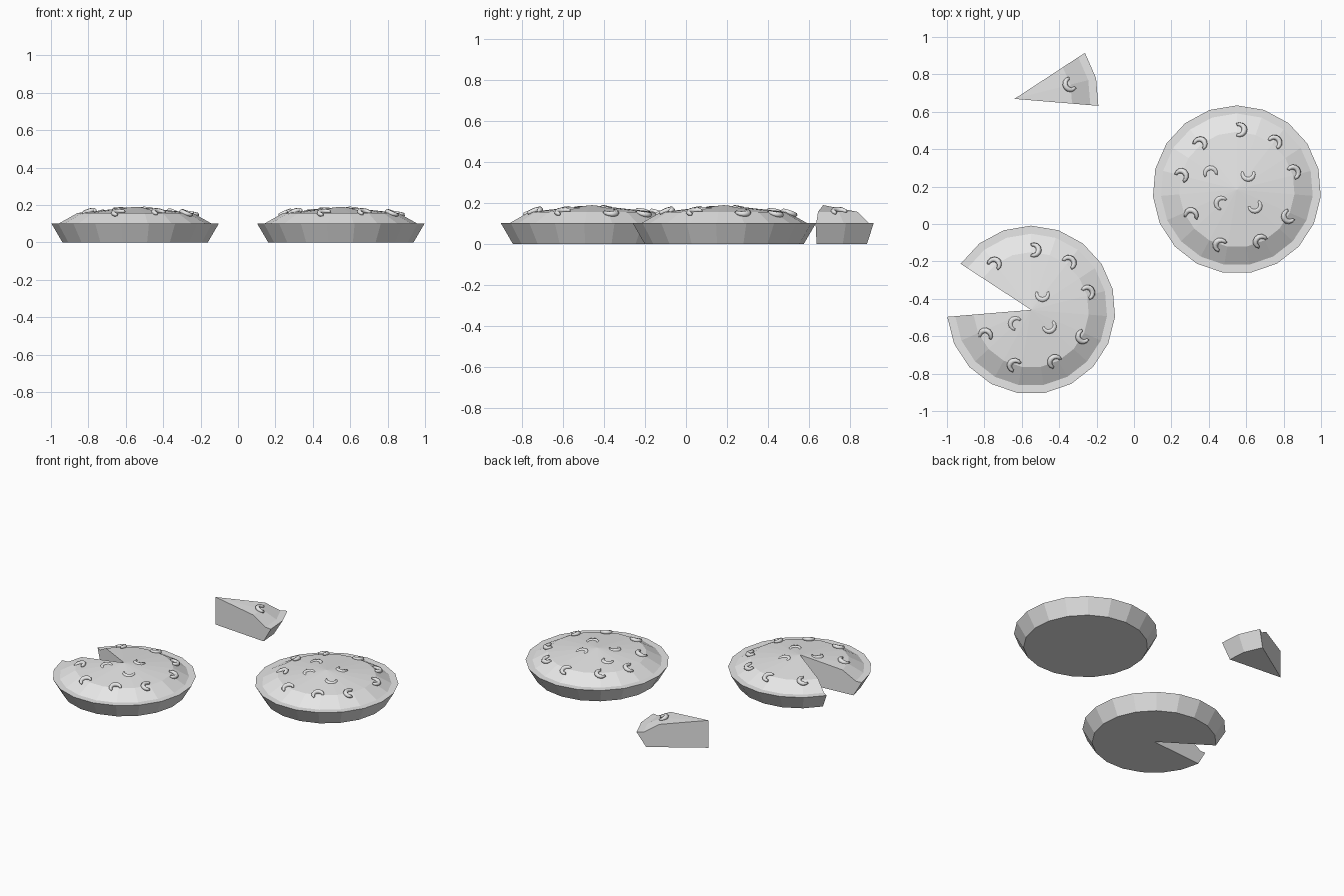
import bpy, bmesh
from math import sin, cos, pi, radians
from mathutils import Vector, Matrix

cube = bpy.data.objects.get("Cube")
if cube:
    bpy.data.objects.remove(cube, do_unlink=True)

GREY = bpy.data.materials.new("light grey")
GREY.use_nodes = True
GREY.diffuse_color = (0.8, 0.8, 0.8, 1)
GREY.node_tree.nodes["Principled BSDF"].inputs["Base Color"].default_value = (0.8, 0.8, 0.8, 1)

SIDES = 19
# Dish wall, flat lip and two-step dome, as (radius, height)
RINGS = [(0.39, 0), (0.45, 0.102), (0.407, 0.102), (0.309, 0.157)]
APEX = 0.19


def finish(bm, name):
    bmesh.ops.recalc_face_normals(bm, faces=bm.faces)
    mesh = bpy.data.meshes.new(name)
    bm.to_mesh(mesh)
    bm.free()
    mesh.materials.append(GREY)
    obj = bpy.data.objects.new(name, mesh)
    bpy.context.collection.objects.link(obj)
    return obj


def crust(name, centre, first, count):
    """Pie body spanning `count` of the sides, closed by cut walls if partial."""
    bm = bmesh.new()
    whole = count == SIDES
    base = bm.verts.new((0, 0, 0))
    top = bm.verts.new((0, 0, APEX))
    cols = []
    for k in range(first, first + count + (0 if whole else 1)):
        a = pi / 2 + k * 2 * pi / SIDES
        cols.append([bm.verts.new((r * cos(a), r * sin(a), z)) for r, z in RINGS])
    for i in range(count):
        a, b = cols[i], cols[(i + 1) % len(cols)]
        bm.faces.new((base, b[0], a[0]))
        for j in range(len(RINGS) - 1):
            bm.faces.new((a[j], b[j], b[j + 1], a[j + 1]))
        bm.faces.new((a[-1], b[-1], top))
    if not whole:
        for col in (cols[0], cols[-1]):
            bm.faces.new([base] + col + [top])
    finish(bm, name).location = (*centre, 0)


def nut(name, centre, x, y, bulge):
    """Curved nut half sunk in the dome; bulge is the heading of its outer bend."""
    r = Vector((x, y)).length
    outer = r > 0.22
    if r < 0.309:
        z = APEX - (APEX - 0.157) * r / 0.309
    else:
        z = 0.157 - (r - 0.309) * 0.56
    bm = bmesh.new()
    steps, around, bend = 8, 6, 0.031
    rings = []
    for i in range(steps + 1):
        t = i / steps
        a = radians(-110 + 220 * t)
        thick = 0.008 + 0.007 * sin(pi * t)
        rings.append([bm.verts.new(((bend + thick * cos(p)) * cos(a),
                                    (bend + thick * cos(p)) * sin(a),
                                    thick * sin(p)))
                      for p in (2 * pi * k / around for k in range(around))])
    for a, b in zip(rings, rings[1:]):
        for k in range(around):
            m = (k + 1) % around
            bm.faces.new((a[k], a[m], b[m], b[k]))
    bm.faces.new(rings[0])
    bm.faces.new(rings[-1])
    # Lean the nut outward to lie along the dome
    tilt = Matrix.Rotation(0.32 if outer else 0.107, 4, Vector((-y, x, 0)))
    place = Matrix.Translation((centre[0] + x, centre[1] + y, z + (0.002 if outer else -0.005)))
    obj = finish(bm, name)
    obj.matrix_world = place @ tilt @ Matrix.Rotation(radians(bulge), 4, "Z")
    obj.data.shade_smooth()


# Nut layout: x, y, bend heading
SLICE_NUT = (0.30, 0.08, 215)
SHARED = [(-0.20, 0.24, 60), (0.01, 0.32, 0), (0.20, 0.25, 45), (0.30, 0.09, 40),
          (0.28, -0.14, 215), (0.13, -0.28, 140), (-0.085, -0.30, 140),
          (-0.245, -0.14, 80), (0.06, 0.085, 270), (0.095, -0.085, 300),
          (-0.08, -0.075, 150)]
CUT_AWAY = [(-0.30, 0.07, 50), (-0.14, 0.085, 100)]

PARTS = [("whole_pie", (0.55, 0.184), 0, SIDES, SHARED + CUT_AWAY),
         ("cut_pie", (-0.55, -0.459), 5, SIDES - 2, SHARED),
         ("pie_slice", (-0.639, 0.669), -5, 2, [SLICE_NUT])]
for name, centre, first, count, nuts in PARTS:
    crust(name, centre, first, count)
    for i, (x, y, bulge) in enumerate(nuts):
        nut(f"{name}_nut_{i + 1}", centre, x, y, bulge)
